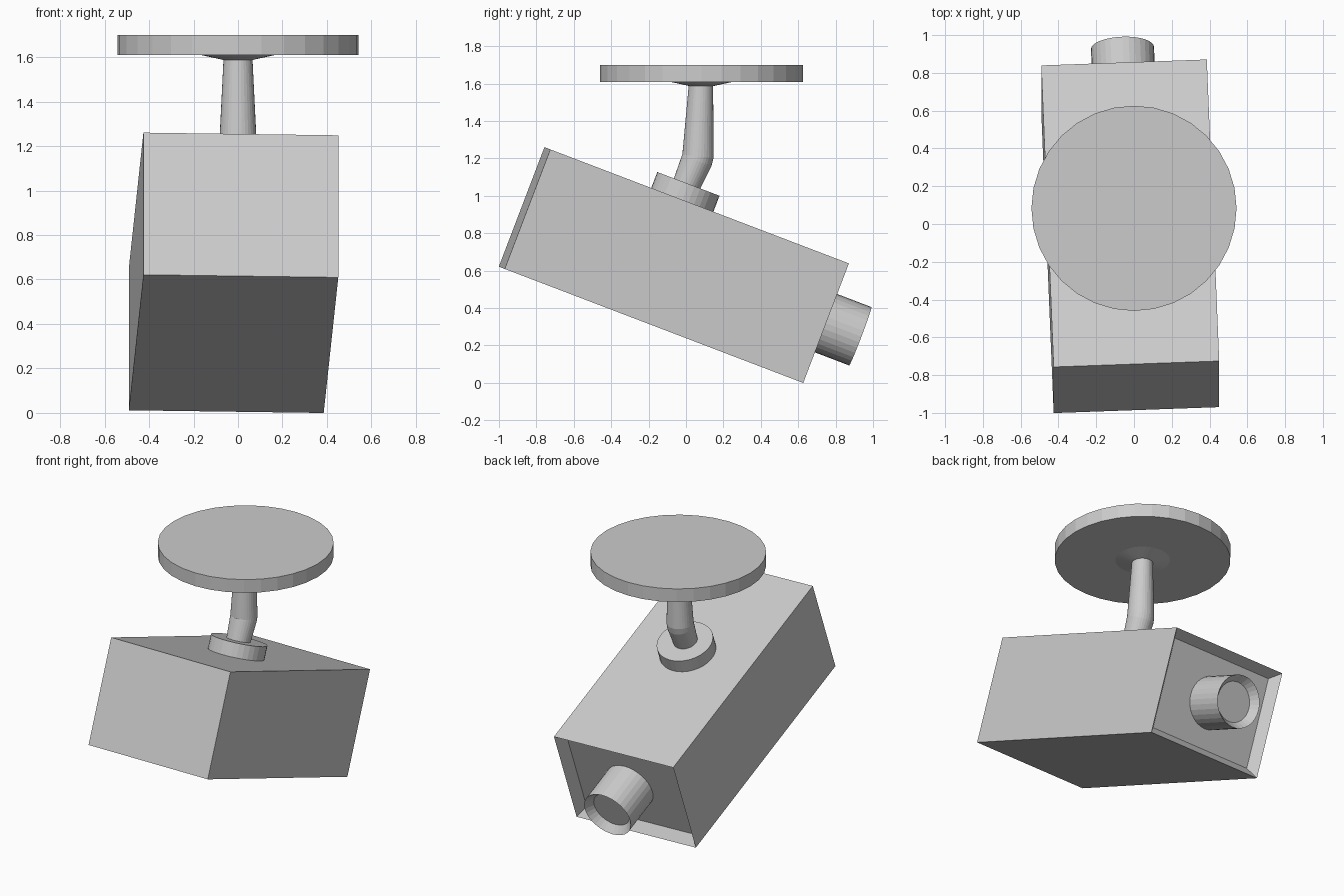
import bpy, bmesh
from math import sin, cos, tau, radians
from mathutils import Matrix, Vector

if "Cube" in bpy.data.objects:
    bpy.data.objects.remove(bpy.data.objects["Cube"], do_unlink=True)

SEGMENTS = 32
GREY = (0.6, 0.6, 0.6, 1.0)
grey = bpy.data.materials.new("plain grey")
grey.use_nodes = True
grey.diffuse_color = GREY
grey.node_tree.nodes["Principled BSDF"].inputs["Base Color"].default_value = GREY

TILT = Matrix.Rotation(radians(-20.9), 4, "X")
YAW = Matrix.Rotation(radians(2.2), 4, "Z")


def finish(bm, name, matrix):
    bmesh.ops.recalc_face_normals(bm, faces=bm.faces)
    mesh = bpy.data.meshes.new(name)
    bm.to_mesh(mesh)
    bm.free()
    mesh.materials.append(grey)
    obj = bpy.data.objects.new(name, mesh)
    obj.matrix_world = matrix
    bpy.context.collection.objects.link(obj)
    return obj


def loft(name, rings, matrix=Matrix.Identity(4)):
    """Skin circles given as (centre, radius, tilt in degrees) and cap both ends."""
    bm = bmesh.new()
    loops = []
    for centre, radius, tilt in rings:
        turn = Matrix.Rotation(radians(-tilt), 3, "X")
        loops.append([bm.verts.new(Vector(centre) + turn @ Vector(
            (radius * cos(tau * i / SEGMENTS), radius * sin(tau * i / SEGMENTS), 0)))
            for i in range(SEGMENTS)])
    for a, b in zip(loops, loops[1:]):
        for i in range(SEGMENTS):
            j = (i + 1) % SEGMENTS
            bm.faces.new((a[i], a[j], b[j], b[i]))
    bm.faces.new(loops[0])
    bm.faces.new(loops[-1])
    return finish(bm, name, matrix)


def lathe(name, profile, matrix):
    return loft(name, [((0, 0, z), r, 0) for r, z in profile], matrix)


# Camera housing: tilted box with a bevelled recess at the lens end
LENGTH, WIDTH, HEIGHT = 1.71, 0.877, 0.684
body_frame = Matrix.Translation((-0.02, -0.065, 0.63)) @ TILT @ YAW
bm = bmesh.new()
bmesh.ops.create_cube(bm, size=1)
bmesh.ops.scale(bm, vec=(WIDTH, LENGTH, HEIGHT), verts=bm.verts)
bm.normal_update()
lens_end = max(bm.faces, key=lambda f: f.calc_center_median().y)
bmesh.ops.inset_region(bm, faces=[lens_end], thickness=0.07)
bmesh.ops.translate(bm, verts=lens_end.verts, vec=(0, -0.06, 0))
finish(bm, "camera_housing", body_frame)

# Lens barrel with a sloped rim around the sunken glass
lens_frame = (body_frame @ Matrix.Translation((0, LENGTH / 2, 0))
              @ Matrix.Rotation(radians(-90), 4, "X"))
lathe("lens_barrel", [(0.167, -0.07), (0.167, 0.213), (0.128, 0.163)], lens_frame)

# Collar sitting on the housing
lathe("mount_collar", [(0.178, -0.01), (0.178, 0.092)],
      Matrix.Translation((0, -0.02, 0.978)) @ TILT)

# Bent arm rising to the ceiling plate
loft("mount_arm", [((0, -0.005, 1.04), 0.074, 20.9),
                   ((0, 0.058, 1.19), 0.084, 20.9),
                   ((0, 0.064, 1.212), 0.084, 6),
                   ((0, 0.08, 1.595), 0.065, 0)])

# Ceiling plate and the shallow cone beneath it
plate_frame = Matrix.Translation((0, 0.083, 1.61))
lathe("ceiling_plate", [(0.543, 0), (0.543, 0.09)], plate_frame)
lathe("plate_cone", [(0.068, -0.022), (0.178, 0.002)], plate_frame)
